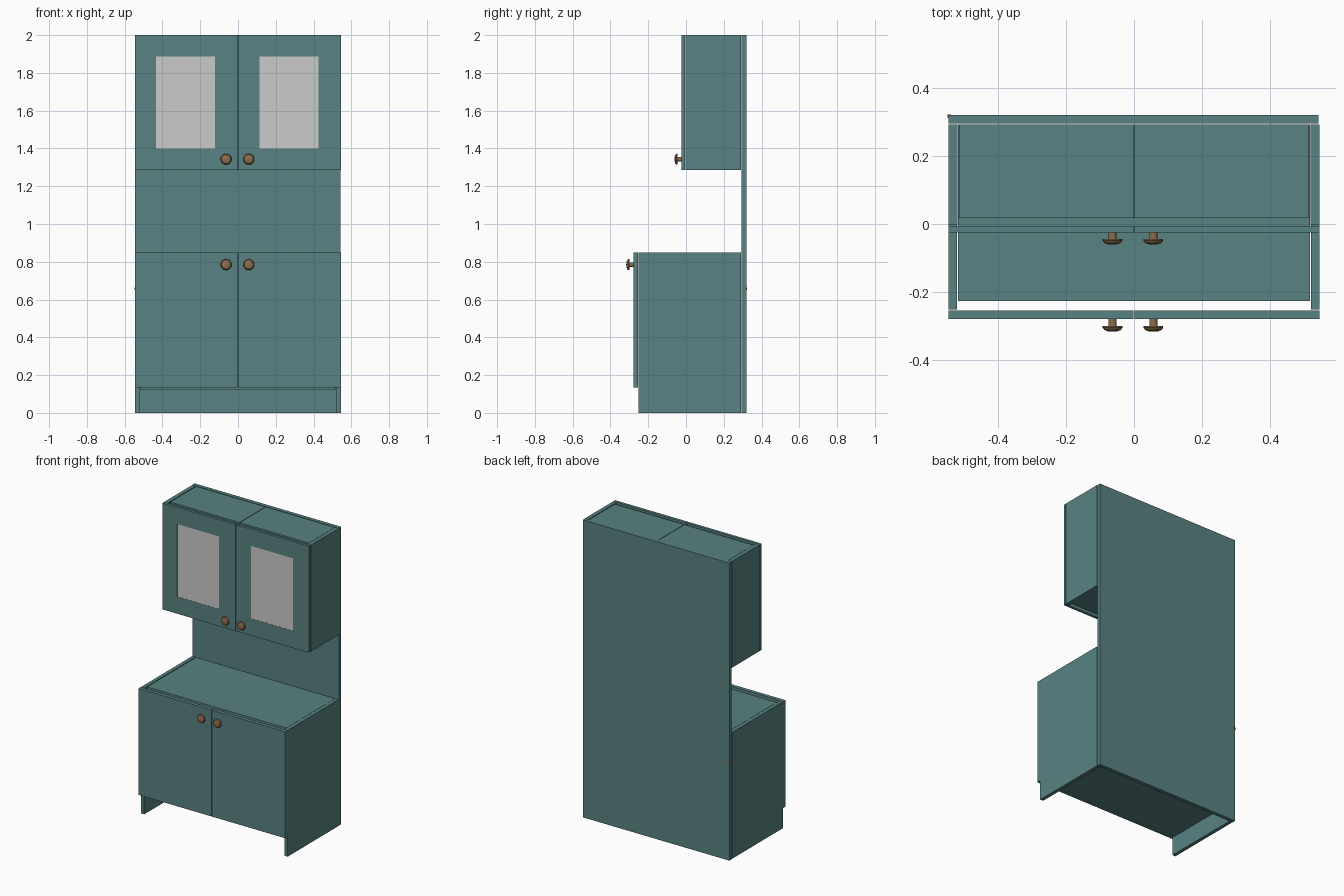
import bpy, bmesh, math

if "Cube" in bpy.data.objects:
    bpy.data.objects.remove(bpy.data.objects["Cube"])


def material(name, rgb):
    m = bpy.data.materials.new(name)
    m.diffuse_color = (*rgb, 1)
    m.use_nodes = True
    m.node_tree.nodes["Principled BSDF"].inputs["Base Color"].default_value = m.diffuse_color
    return m


TEAL = material("teal paint", (0.10, 0.225, 0.225))
GLASS = material("pale grey glass", (0.60, 0.60, 0.60))
WOOD = material("brown wood", (0.27, 0.155, 0.075))
ORANGE = material("orange plug", (0.45, 0.12, 0.04))


def finish(name, bm, mat):
    bmesh.ops.recalc_face_normals(bm, faces=bm.faces)
    me = bpy.data.meshes.new(name)
    bm.to_mesh(me)
    bm.free()
    me.materials.append(mat)
    ob = bpy.data.objects.new(name, me)
    bpy.context.collection.objects.link(ob)
    return ob


def box(name, x, y, z, mat=TEAL):
    """Box from (min, max) pairs on each axis."""
    bm = bmesh.new()
    bmesh.ops.create_cube(bm, size=1)
    for v in bm.verts:
        for i, (a, b) in enumerate((x, y, z)):
            v.co[i] = a if v.co[i] < 0 else b
    return finish(name, bm, mat)


def frame(name, x, y, z, wx, wz):
    """Door slab with a rectangular window opening."""
    bm = bmesh.new()

    def ring(rx, rz, yy):
        return [bm.verts.new((rx[i], yy, rz[k])) for i, k in ((0, 0), (1, 0), (1, 1), (0, 1))]

    rings = [ring(x, z, y[0]), ring(wx, wz, y[0]), ring(wx, wz, y[1]), ring(x, z, y[1])]
    for r in range(4):
        a, b = rings[r], rings[(r + 1) % 4]
        for i in range(4):
            j = (i + 1) % 4
            bm.faces.new((a[i], a[j], b[j], b[i]))
    return finish(name, bm, TEAL)


def knob(name, x, y, z):
    """Lathed knob pointing to -y from the door face at y."""
    profile = [(0.0, 0.0), (0.012, 0.0), (0.012, 0.021), (0.029, 0.021),
               (0.029, 0.026), (0.024, 0.033), (0.014, 0.0365), (0.0, 0.0375)]
    bm = bmesh.new()
    vs = [bm.verts.new((x + r, y - d, z)) for r, d in profile]
    es = [bm.edges.new(p) for p in zip(vs, vs[1:])]
    bmesh.ops.spin(bm, geom=vs + es, cent=(x, y, z), axis=(0, 1, 0),
                   angle=math.tau, steps=24)
    bmesh.ops.remove_doubles(bm, verts=bm.verts, dist=1e-5)
    ob = finish(name, bm, WOOD)
    bpy.context.view_layer.objects.active = ob
    ob.select_set(True)
    bpy.ops.object.shade_smooth_by_angle(angle=math.radians(35))
    ob.select_set(False)


# Full-height back board and its small edge plug
box("back_board", (-0.546, 0.543), (0.295, 0.32), (0, 2))
box("edge_plug", (-0.548, -0.538), (0.312, 0.322), (0.65, 0.665), ORANGE)

# Inner shelves: lower top and bottom, upper top and bottom
IN = (-0.517, 0.517)
box("worktop", IN, (-0.226, 0.292), (0.823, 0.848))
box("lower_floor", IN, (-0.226, 0.292), (0.12, 0.145))
box("upper_floor", IN, (0.018, 0.292), (1.287, 1.312))

for side, s in (("left", -1), ("right", 1)):
    def span(a, b):
        return (a, b) if s > 0 else (-b, -a)

    # Side boards and upper top halves
    box(side + "_lower_side", span(0.521, 0.545), (-0.252, 0.292), (0, 0.85))
    box(side + "_upper_side", span(0.519, 0.545), (-0.003, 0.292), (1.285, 2))
    box(side + "_upper_top", span(0.002, 0.515), (0.018, 0.292), (1.973, 1.998))

    # Doors, glass and knobs
    box(side + "_lower_door", span(0.002, 0.545), (-0.279, -0.254), (0.135, 0.85))
    win = (0.115, 0.427) if s > 0 else (-0.435, -0.123)
    frame(side + "_upper_door", span(0.002, 0.545), (-0.025, -0.006),
          (1.285, 2), win, (1.40, 1.888))
    box(side + "_glass", win, (-0.024, -0.016), (1.40, 1.888), GLASS)
    kx = s * 0.06 - 0.003
    knob(side + "_lower_knob", kx, -0.279, 0.785)
    knob(side + "_upper_knob", kx, -0.023, 1.343)
